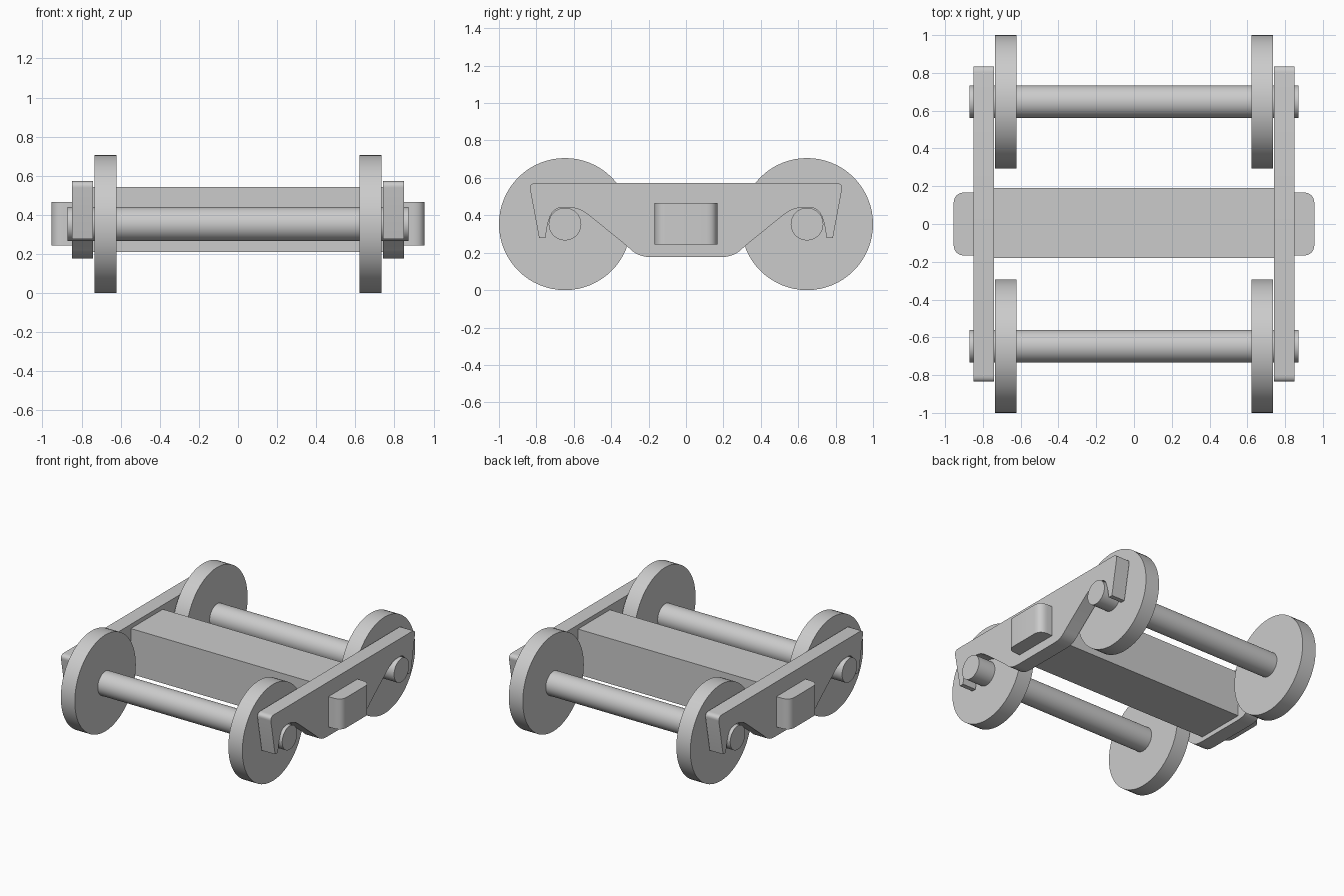
import bpy
import bmesh
from math import radians
from mathutils import Matrix, Vector
from mathutils.geometry import interpolate_bezier

cube = bpy.data.objects.get("Cube")
if cube:
    bpy.data.objects.remove(cube, do_unlink=True)

GREY = (0.6, 0.6, 0.6, 1)
steel = bpy.data.materials.new("plain_grey")
steel.use_nodes = True
steel.diffuse_color = GREY
steel.node_tree.nodes["Principled BSDF"].inputs["Base Color"].default_value = GREY

AXLE_Y, AXLE_Z = 0.647, 0.353


def finish(name, bm, mirror=False):
    """Turn a bmesh into a shaded object, optionally mirrored left to right."""
    bmesh.ops.recalc_face_normals(bm, faces=bm.faces)
    mesh = bpy.data.meshes.new(name)
    bm.to_mesh(mesh)
    bm.free()
    mesh.materials.append(steel)
    obj = bpy.data.objects.new(name, mesh)
    bpy.context.collection.objects.link(obj)
    if mirror:
        obj.modifiers.new("Mirror", "MIRROR")
    bpy.ops.object.select_all(action="DESELECT")
    obj.select_set(True)
    bpy.context.view_layer.objects.active = obj
    bpy.ops.object.shade_smooth_by_angle(angle=radians(30))
    return obj


def prism(name, points, offset, mirror=False):
    """Extrude a closed outline by an offset."""
    bm = bmesh.new()
    face = bm.faces.new([bm.verts.new(p) for p in points])
    extruded = bmesh.ops.extrude_face_region(bm, geom=[face], use_keep_orig=True)
    moved = [v for v in extruded["geom"] if isinstance(v, bmesh.types.BMVert)]
    bmesh.ops.translate(bm, verts=moved, vec=offset)
    return finish(name, bm, mirror)


def cylinder(name, x0, x1, y, radius, mirror=False):
    """Round bar lying along x at axle height."""
    bm = bmesh.new()
    place = Matrix.Translation(((x0 + x1) / 2, y, AXLE_Z)) @ Matrix.Rotation(radians(90), 4, "Y")
    bmesh.ops.create_cone(bm, cap_ends=True, segments=64, radius1=radius,
                          radius2=radius, depth=x1 - x0, matrix=place)
    return finish(name, bm, mirror)


def curve(a, b, c, d, steps=8):
    return [tuple(p) for p in interpolate_bezier(Vector(a), Vector(b), Vector(c), Vector(d), steps)]


# Wheelsets
for end, y in (("front", -AXLE_Y), ("back", AXLE_Y)):
    cylinder(end + "_axle", -0.872, 0.872, y, 0.087)
    cylinder(end + "_wheels", 0.622, 0.735, y, 0.353, mirror=True)

# Side frames: half outline from bottom middle over the axle arch to the top
half = curve((0.19, 0.177), (0.25, 0.177), (0.28, 0.2), (0.315, 0.235))
half += curve((0.50, 0.385), (0.56, 0.435), (0.59, 0.443), (0.65, 0.443))
half += curve((0.65, 0.443), (0.72, 0.443), (0.735, 0.40), (0.752, 0.278))[1:]
half += [(0.785, 0.278)]
half += curve((0.834, 0.54), (0.838, 0.56), (0.825, 0.573), (0.80, 0.573), 6)
outline = half + [(-y, z) for y, z in reversed(half)]
prism("side_frames", [(0.742, y, z) for y, z in outline], (0.108, 0, 0), mirror=True)

# Cross beam between the side frames
beam = [(-0.18, 0.21), (0.19, 0.21), (0.19, 0.542), (-0.18, 0.542)]
prism("cross_beam", [(-0.745, y, z) for y, z in beam], (1.49, 0, 0))

# Side blocks with rounded outer upright edges
corner = curve((0.89, 0.168), (0.93, 0.168), (0.955, 0.148), (0.955, 0.11))
block = [(0.80, 0.168)] + corner
block += [(x, -y) for x, y in reversed(block)]
prism("side_blocks", [(x, y, 0.243) for x, y in block], (0, 0, 0.222), mirror=True)
